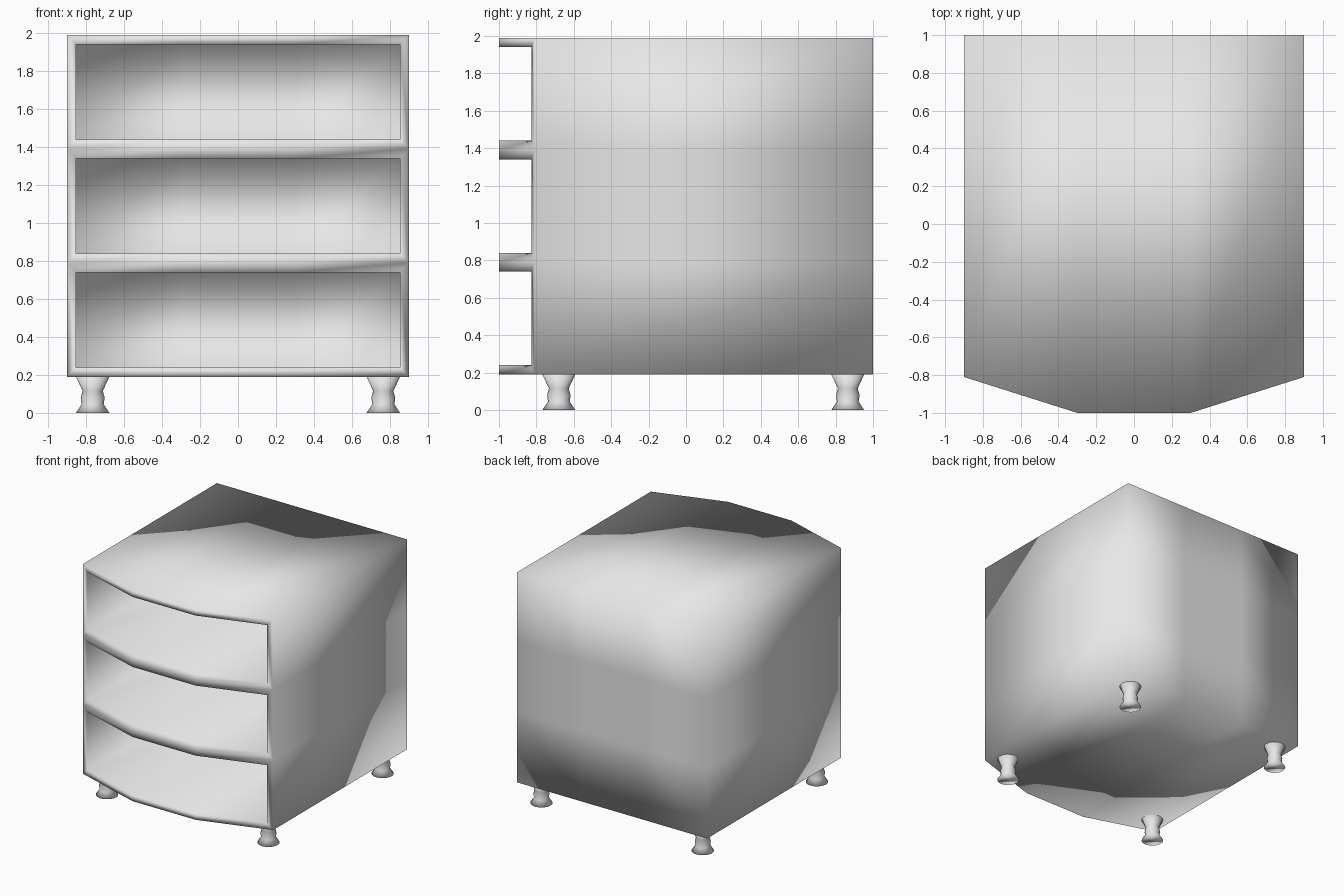
import bpy, bmesh

cube = bpy.data.objects.get("Cube")
if cube:
    bpy.data.objects.remove(cube, do_unlink=True)

# Single painted finish
grey = bpy.data.materials.new("plain_grey")
grey.use_nodes = True
colour = (0.8, 0.8, 0.8, 1)
grey.diffuse_color = colour
grey.node_tree.nodes["Principled BSDF"].inputs["Base Color"].default_value = colour


def finish(bm, name):
    """Turn a bmesh into a smooth shaded object."""
    bmesh.ops.recalc_face_normals(bm, faces=bm.faces)
    for face in bm.faces:
        face.smooth = True
    mesh = bpy.data.meshes.new(name)
    bm.to_mesh(mesh)
    bm.free()
    mesh.materials.append(grey)
    obj = bpy.data.objects.new(name, mesh)
    bpy.context.scene.collection.objects.link(obj)
    return obj


# Cabinet: bowed front, three stacked open compartments
BACK, BOTTOM, BAY, WALL = 1.0, 0.19, 0.6, 0.05
bow = [(-0.9, -0.81), (-0.3, -1.0), (0.3, -1.0), (0.9, -0.81)]

bm = bmesh.new()
levels = [BOTTOM + i * BAY for i in range(4)]
front = [[bm.verts.new((x, y, z)) for x, y in bow] for z in levels]
back = [[bm.verts.new((x, BACK, z)) for x, y in bow] for z in levels]

bays = []
for r in range(3):
    bay = []
    for c in range(3):
        for grid in (front, back):
            f = bm.faces.new((grid[r][c], grid[r][c + 1],
                              grid[r + 1][c + 1], grid[r + 1][c]))
            if grid is front:
                bay.append(f)
    bays.append(bay)
    for c in (0, 3):
        bm.faces.new((front[r][c], back[r][c], back[r + 1][c], front[r + 1][c]))
for r in (0, 3):
    for c in range(3):
        bm.faces.new((front[r][c], front[r][c + 1], back[r][c + 1], back[r][c]))
bmesh.ops.recalc_face_normals(bm, faces=bm.faces)

# Frame each bay, then hollow it to the back panel
for bay in bays:
    bmesh.ops.inset_region(bm, faces=bay, thickness=WALL,
                           use_boundary=True, use_even_offset=True)
    out = bmesh.ops.extrude_face_region(bm, geom=bay)
    for v in out["geom"]:
        if isinstance(v, bmesh.types.BMVert):
            v.co.y = BACK - WALL
    bmesh.ops.delete(bm, geom=[f for f in bay if f.is_valid], context="FACES")
finish(bm, "cabinet")

# Turned feet: radius and height from floor to cabinet
foot_profile = [(0.088, 0), (0.058, 0.045), (0.063, 0.08),
                (0.053, 0.115), (0.088, 0.19)]


def foot(name, x, y):
    bm = bmesh.new()
    rings = []
    for radius, z in foot_profile:
        ring = bmesh.ops.create_circle(bm, segments=16, radius=radius)["verts"]
        bmesh.ops.translate(bm, verts=ring, vec=(0, 0, z))
        rings.append(ring)
    n = len(rings[0])
    for low, high in zip(rings, rings[1:]):
        for i in range(n):
            j = (i + 1) % n
            bm.faces.new((low[i], low[j], high[j], high[i]))
    bm.faces.new(rings[0])
    bm.faces.new(rings[-1])
    obj = finish(bm, name)
    obj.location = (x, y, 0)


for side, x in (("left", 0.765), ("right", -0.765)):
    foot("front_" + side + "_foot", x, -0.68)
    foot("back_" + side + "_foot", x, 0.865)
